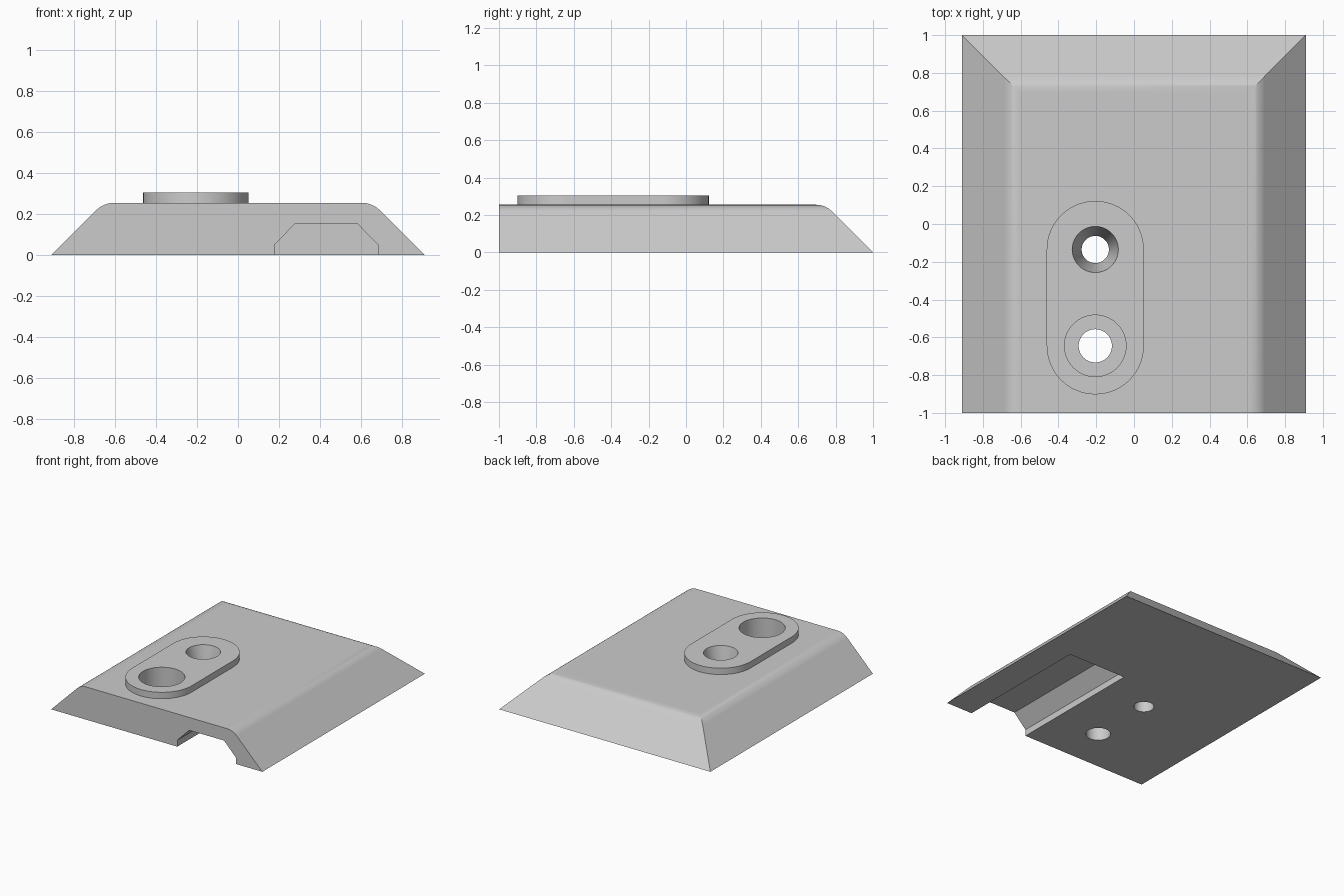
import bpy, bmesh, math

cube = bpy.data.objects.get("Cube")
if cube:
    bpy.data.objects.remove(cube, do_unlink=True)

HALF_X, HALF_Y, TOP, PAD_TOP = 0.91, 1.0, 0.255, 0.305
HOLE_X, FRONT_Y, BACK_Y = -0.205, -0.645, -0.135

grey = bpy.data.materials.new("light_grey")
grey.use_nodes = True
grey.diffuse_color = (0.6, 0.6, 0.6, 1)
grey.node_tree.nodes["Principled BSDF"].inputs["Base Color"].default_value = (0.6, 0.6, 0.6, 1)


def loft(name, loops):
    """Closed solid through a list of equal-length vertex loops."""
    bm = bmesh.new()
    rings = [[bm.verts.new(p) for p in loop] for loop in loops]
    for a, b in zip(rings, rings[1:]):
        for i in range(len(a)):
            j = (i + 1) % len(a)
            bm.faces.new((a[i], a[j], b[j], b[i]))
    bm.faces.new(rings[0][::-1])
    bm.faces.new(rings[-1])
    bmesh.ops.recalc_face_normals(bm, faces=bm.faces)
    mesh = bpy.data.meshes.new(name)
    bm.to_mesh(mesh)
    bm.free()
    mesh.materials.append(grey)
    obj = bpy.data.objects.new(name, mesh)
    bpy.context.collection.objects.link(obj)
    return obj


def turned(name, y, profile, sides=64):
    """Round solid about a vertical axis from (radius, z) pairs."""
    angles = [math.tau * i / sides for i in range(sides)]
    return loft(name, [[(HOLE_X + r * math.cos(a), y + r * math.sin(a), z) for a in angles]
                       for r, z in profile])


def combine(obj, other, operation):
    other.hide_render = True
    mod = obj.modifiers.new(operation, 'BOOLEAN')
    mod.operation, mod.solver, mod.object = operation, 'EXACT', other
    bpy.context.view_layer.objects.active = obj
    bpy.ops.object.modifier_apply(modifier=mod.name)
    bpy.data.objects.remove(other, do_unlink=True)


# Sloped plate: sides and back lean in at 45 degrees and round into the top
tangent = 0.05
radius = tangent / math.tan(math.pi / 8)
steps = 8
outline = [(0, 0)]
for i in range(steps + 1):
    a = math.pi / 4 * (1 - i / steps)
    outline.append((TOP + tangent - radius * math.sin(a), TOP - radius + radius * math.cos(a)))
plate = loft("sloped_plate", [
    [(-HALF_X + d, -HALF_Y, z), (HALF_X - d, -HALF_Y, z),
     (HALF_X - d, HALF_Y - d, z), (-HALF_X + d, HALF_Y - d, z)] for d, z in outline])

# Raised oblong pad
pad_radius, arc = 0.257, 32
ring = []
for y, start in ((BACK_Y, 0), (FRONT_Y, math.pi)):
    for i in range(arc + 1):
        a = start + math.pi * i / arc
        ring.append((HOLE_X + pad_radius * math.cos(a), y + pad_radius * math.sin(a)))
pad = loft("raised_pad", [[(x, y, z) for x, y in ring] for z in (TOP - 0.06, PAD_TOP)])
combine(plate, pad, 'UNION')

# Stepped front hole and tapered back hole
combine(plate, turned("stepped_hole", FRONT_Y,
                      [(0.088, -0.1), (0.088, 0.12), (0.163, 0.12), (0.163, 0.4)]), 'DIFFERENCE')
combine(plate, turned("tapered_hole", BACK_Y,
                      [(0.072, -0.1), (0.072, 0.08), (0.122, PAD_TOP), (0.122, 0.4)]), 'DIFFERENCE')

# Chamfered channel underneath, open at the front
section = [(0.177, -0.1), (0.177, 0.05), (0.28, 0.155), (0.58, 0.155), (0.682, 0.05), (0.682, -0.1)]
channel = loft("channel", [[(x, y, z) for x, z in section] for y in (-1.2, 0.1)])
combine(plate, channel, 'DIFFERENCE')

# Smooth curves, flat planes
bpy.ops.object.select_all(action='DESELECT')
plate.select_set(True)
bpy.context.view_layer.objects.active = plate
bpy.ops.object.shade_smooth_by_angle(angle=math.radians(20))
weighted = plate.modifiers.new("flat_planes", 'WEIGHTED_NORMAL')
weighted.keep_sharp = True
